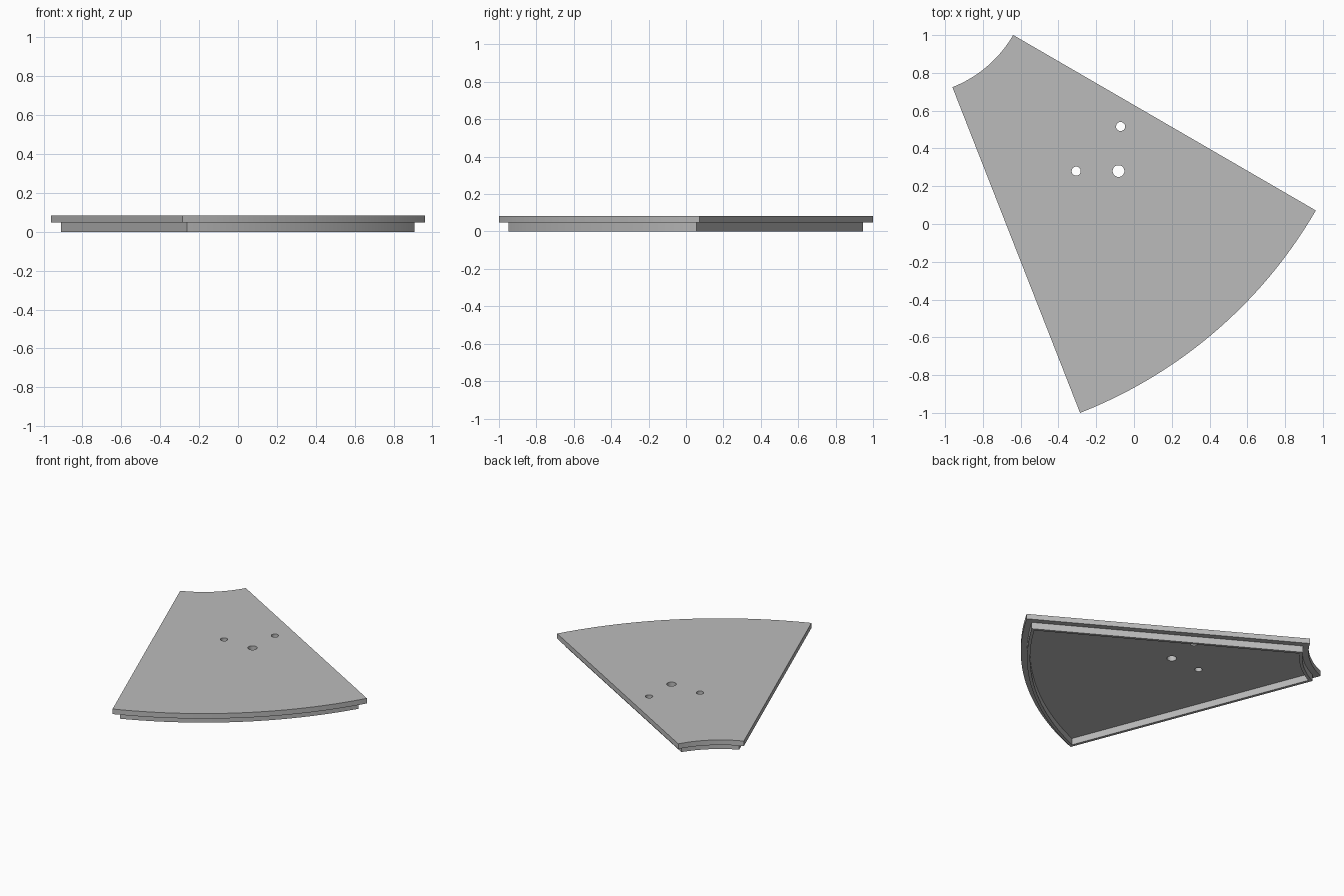
import bpy, bmesh
from math import sin, cos, asin, radians, pi

cube = bpy.data.objects.get("Cube")
if cube:
    bpy.data.objects.remove(cube, do_unlink=True)

# Sector layout: common arc centre, radii and side angles
CX, CY = -1.196, 1.323
R_IN, R_OUT = 0.643, 2.495
A_START, A_END = radians(-68.6), radians(-30.1)
PLATE_BOTTOM, PLATE_TOP = 0.047, 0.083
OVERHANG, WALL = 0.04, 0.02

grey = bpy.data.materials.new("plain_grey")
grey.use_nodes = True
colour = (0.5, 0.5, 0.5, 1)
grey.diffuse_color = colour
grey.node_tree.nodes["Principled BSDF"].inputs["Base Color"].default_value = colour


def arc(radius, start, end, steps):
    return [(CX + radius * cos(start + (end - start) * i / steps),
             CY + radius * sin(start + (end - start) * i / steps))
            for i in range(steps + 1)]


def sector(inset):
    """Outline of the ring sector, moved inwards evenly on all four sides."""
    r0, r1 = R_IN + inset, R_OUT - inset
    a0, a1 = asin(inset / r0), asin(inset / r1)
    return (arc(r1, A_START + a1, A_END - a1, 48)
            + arc(r0, A_END - a0, A_START + a0, 24))


def circle(x, y, radius, steps=32):
    return [(x + radius * cos(2 * pi * i / steps),
             y + radius * sin(2 * pi * i / steps)) for i in range(steps)]


def slab(name, loops, z0, z1):
    """Fill the first loop, leave the other loops open, and extrude upwards."""
    bm = bmesh.new()
    edges = []
    for loop in loops:
        verts = [bm.verts.new((x, y, z0)) for x, y in loop]
        edges += [bm.edges.new((verts[i - 1], verts[i])) for i in range(len(verts))]
    bmesh.ops.triangle_fill(bm, use_beauty=True, use_dissolve=False,
                            edges=edges, normal=(0, 0, 1))
    top = bmesh.ops.extrude_face_region(bm, geom=bm.faces[:], use_keep_orig=True)
    moved = [v for v in top["geom"] if isinstance(v, bmesh.types.BMVert)]
    bmesh.ops.translate(bm, verts=moved, vec=(0, 0, z1 - z0))
    bmesh.ops.recalc_face_normals(bm, faces=bm.faces[:])
    mesh = bpy.data.meshes.new(name)
    bm.to_mesh(mesh)
    bm.free()
    mesh.materials.append(grey)
    obj = bpy.data.objects.new(name, mesh)
    bpy.context.collection.objects.link(obj)
    bpy.ops.object.select_all(action='DESELECT')
    obj.select_set(True)
    bpy.context.view_layer.objects.active = obj
    bpy.ops.object.shade_smooth_by_angle(angle=radians(30))
    return obj


# Cover plate with three through holes
holes = [circle(-0.071, 0.516, 0.024),
         circle(-0.306, 0.28, 0.024),
         circle(-0.082, 0.28, 0.031)]
slab("cover_plate", [sector(0)] + holes, PLATE_BOTTOM, PLATE_TOP)

# Thin locating rim under the plate
slab("lower_rim", [sector(OVERHANG), sector(OVERHANG + WALL)], 0, PLATE_BOTTOM)
